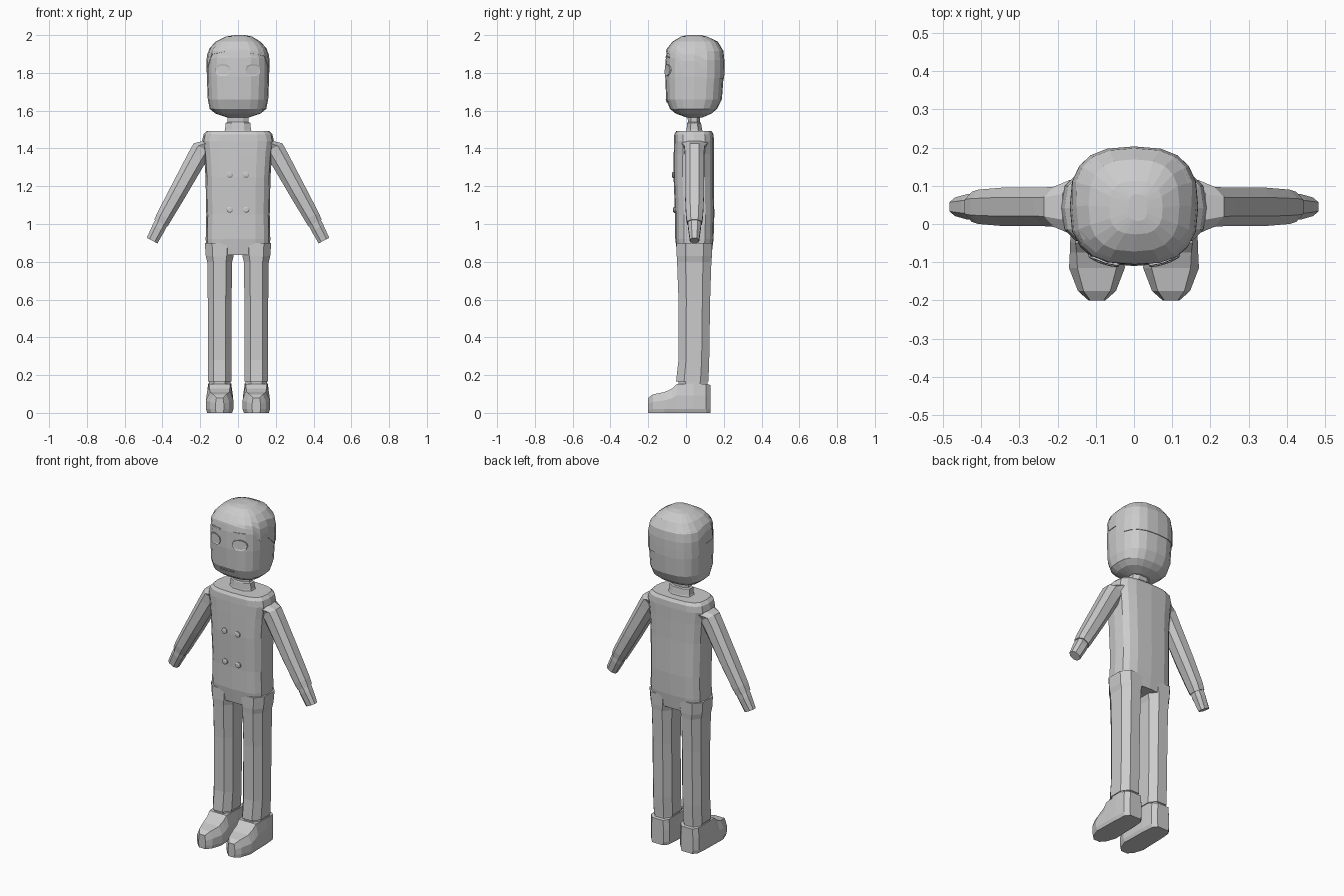
import bpy, bmesh, math
from mathutils import Vector

if "Cube" in bpy.data.objects:
    bpy.data.objects.remove(bpy.data.objects["Cube"])

grey = bpy.data.materials.new("plain_grey")
grey.diffuse_color = (0.6, 0.6, 0.6, 1)
grey.use_nodes = True
grey.node_tree.nodes["Principled BSDF"].inputs["Base Color"].default_value = grey.diffuse_color
X, Y, Z = Vector((1, 0, 0)), Vector((0, 1, 0)), Vector((0, 0, 1))


def ring(c, a, b, n=8, p=2.0, u=X, v=Y, off=0.0):
    """Superellipse ring round c, half sizes a and b along u and v."""
    pts = []
    for i in range(n):
        t = 2 * math.pi * (i + off) / n
        s, k = math.sin(t), math.cos(t)
        pts.append(Vector(c) + u * (a * math.copysign(abs(k) ** (2 / p), k))
                   + v * (b * math.copysign(abs(s) ** (2 / p), s)))
    return pts


def loft(name, rings, mirror=False):
    """Closed skin through rings of equal length, capped at both ends."""
    bm = bmesh.new()
    rows = [[bm.verts.new(p) for p in r] for r in rings]
    n = len(rows[0])
    for r, q in zip(rows, rows[1:]):
        for i in range(n):
            j = (i + 1) % n
            bm.faces.new((r[i], r[j], q[j], q[i]))
    bm.faces.new(rows[0][::-1])
    bm.faces.new(rows[-1])
    bmesh.ops.recalc_face_normals(bm, faces=bm.faces)
    me = bpy.data.meshes.new(name)
    bm.to_mesh(me)
    bm.free()
    me.materials.append(grey)
    ob = bpy.data.objects.new(name, me)
    bpy.context.collection.objects.link(ob)
    if mirror:
        m = ob.modifiers.new("mirror", 'MIRROR')
        m.use_axis[0] = True
    return ob


def stack(profile, n, p, cx=0.0, off=0.0):
    """Horizontal rings from (z, half width, front y, back y)."""
    return [ring((cx, (f + b) / 2, z), w, (b - f) / 2, n, p, off=off) for z, w, f, b in profile]


# Jacket body, tucked in at the bottom front
loft("torso", stack([
    (0.835, 0.168, -0.045, 0.135), (0.92, 0.171, -0.057, 0.146), (1.05, 0.168, -0.058, 0.15),
    (1.25, 0.172, -0.066, 0.147), (1.37, 0.18, -0.065, 0.147), (1.44, 0.19, -0.064, 0.148),
    (1.475, 0.182, -0.062, 0.146), (1.492, 0.165, -0.052, 0.135)], 16, 3.2))

# Trouser legs
loft("leg", stack([
    (0.165, 0.066, -0.058, 0.124), (0.28, 0.067, -0.045, 0.128), (0.6, 0.067, -0.045, 0.133),
    (0.8, 0.07, -0.053, 0.14), (0.83, 0.078, -0.055, 0.143), (0.9, 0.084, -0.055, 0.145)],
    8, 2.6, 0.097, 0.5), mirror=True)
loft("ankle", stack([(0.12, 0.062, -0.045, 0.118), (0.18, 0.06, -0.045, 0.118)],
                    8, 2.6, 0.097, 0.5), mirror=True)


# Shoes, cross-sections from heel to toe
def shoe_section(y, w, h, top):
    outline = [(-w * 0.9, 0), (w * 0.9, 0), (w, 0.02), (w, h * 0.6),
               (w * top, h), (-w * top, h), (-w, h * 0.6), (-w, 0.02)]
    return [Vector((0.097 + x, y, z)) for x, z in outline]


loft("shoe", [shoe_section(*s) for s in (
    (0.13, 0.04, 0.148, 0.9), (0.105, 0.062, 0.152, 0.95), (0.04, 0.068, 0.155, 0.9),
    (-0.05, 0.07, 0.152, 0.8), (-0.075, 0.071, 0.128, 0.75), (-0.115, 0.073, 0.11, 0.7),
    (-0.175, 0.05, 0.098, 0.7), (-0.2, 0.022, 0.08, 0.8))], mirror=True)

# Sleeves and hands along one slanted axis
across = Vector((0.89, 0, 0.456))
loft("sleeve", [ring((x, 0.045, z), a, b, 8, 2.4, across, Y, 0.5) for x, z, a, b in (
    (0.15, 1.42, 0.045, 0.075), (0.187, 1.402, 0.058, 0.056), (0.215, 1.355, 0.056, 0.054),
    (0.32, 1.165, 0.05, 0.054), (0.39, 1.04, 0.045, 0.048), (0.408, 1.005, 0.042, 0.042))],
    mirror=True)
loft("hand", [ring((x, 0.045, z), a, b, 8, 2.4, across, Y, 0.5) for x, z, a, b in (
    (0.4, 1.02, 0.037, 0.036), (0.42, 0.98, 0.038, 0.036), (0.455, 0.912, 0.034, 0.026))],
    mirror=True)

# Neck with collar
loft("neck", stack([
    (1.48, 0.082, -0.005, 0.095), (1.5, 0.073, 0.0, 0.088), (1.535, 0.07, 0.004, 0.082),
    (1.54, 0.06, 0.008, 0.076), (1.6, 0.06, 0.004, 0.08)], 8, 2.4, 0, 0.5))

# Head
HEAD = [(1.565, 0.06, 0.0, 0.09), (1.585, 0.12, -0.055, 0.135), (1.61, 0.15, -0.085, 0.165),
        (1.66, 0.16, -0.105, 0.19), (1.78, 0.165, -0.11, 0.199), (1.88, 0.163, -0.107, 0.199),
        (1.925, 0.152, -0.1, 0.193), (1.965, 0.115, -0.068, 0.165), (1.985, 0.075, -0.03, 0.115)]
P, N = 2.7, 20
loft("head", stack(HEAD, N, P))


def head_at(z):
    for (z0, *a), (z1, *b) in zip(HEAD, HEAD[1:]):
        if z <= z1:
            t = max(0, (z - z0) / (z1 - z0))
            return [i + (j - i) * t for i, j in zip(a, b)]
    return HEAD[-1][1:]


def head_ring_point(i, z, grow):
    w, f, b = head_at(z)
    return ring((0, (f + b) / 2, z), w + grow, (b - f) / 2 + grow, N, P)[i]


# Hair cap: high swept fringe in front, low at the nape
def hairline(i):
    t = 2 * math.pi * i / N
    if math.sin(t) > 0.2:
        return 1.77
    if math.sin(t) > -0.35:
        return 1.83
    return 1.918 - 0.03 * abs(math.cos(t) + 0.15)


hair = [[head_ring_point(i, hairline(i), -0.01) for i in range(N)]]
for k in range(5):
    hair.append([head_ring_point(i, hairline(i) + (1.965 - hairline(i)) * k / 4, 0.004)
                 for i in range(N)])
hair.append(ring((0.005, 0.043, 1.992), 0.07, 0.07, N, P))
hair.append(ring((0.01, 0.043, 2.0), 0.025, 0.035, N, P))
loft("hair", hair)


# Facial features: plates that follow the curve of the face
def face_ring(cx, cz, a, b, lift, n, p):
    pts = ring((cx, 0, cz), a, b, n, p, X, Z)
    for q in pts:
        w, f, bk = head_at(q.z)
        depth = (1 - min(1, abs(q.x) / w) ** P) ** (1 / P)
        q.y = (f + bk) / 2 - depth * (bk - f) / 2 - lift
    return pts


def face_plate(name, cx, cz, a, b, lift, inner, dent, n=10, p=2.3, mirror=False):
    loft(name, [face_ring(cx, cz, a, b, -0.01, n, p), face_ring(cx, cz, a, b, lift, n, p),
                face_ring(cx, cz, a * inner, b * inner, lift - dent, n, p)], mirror)


face_plate("eye", 0.08, 1.815, 0.041, 0.032, 0.005, 0.8, 0.003, mirror=True)
face_plate("eyebrow", 0.075, 1.882, 0.036, 0.004, 0.004, 0.8, 0, 8, 4, True)
face_plate("mouth", 0, 1.65, 0.046, 0.008, 0.005, 0.9, 0, 8, 4)

# Jacket buttons in two rows
for z in (1.075, 1.26):
    y = -0.06 if z < 1.2 else -0.066
    loft("button", [ring((0.043, y + d, z), r, r, 10, 2, X, Z)
                    for d, r in ((0.01, 0.017), (-0.004, 0.017), (-0.008, 0.01))], mirror=True)
